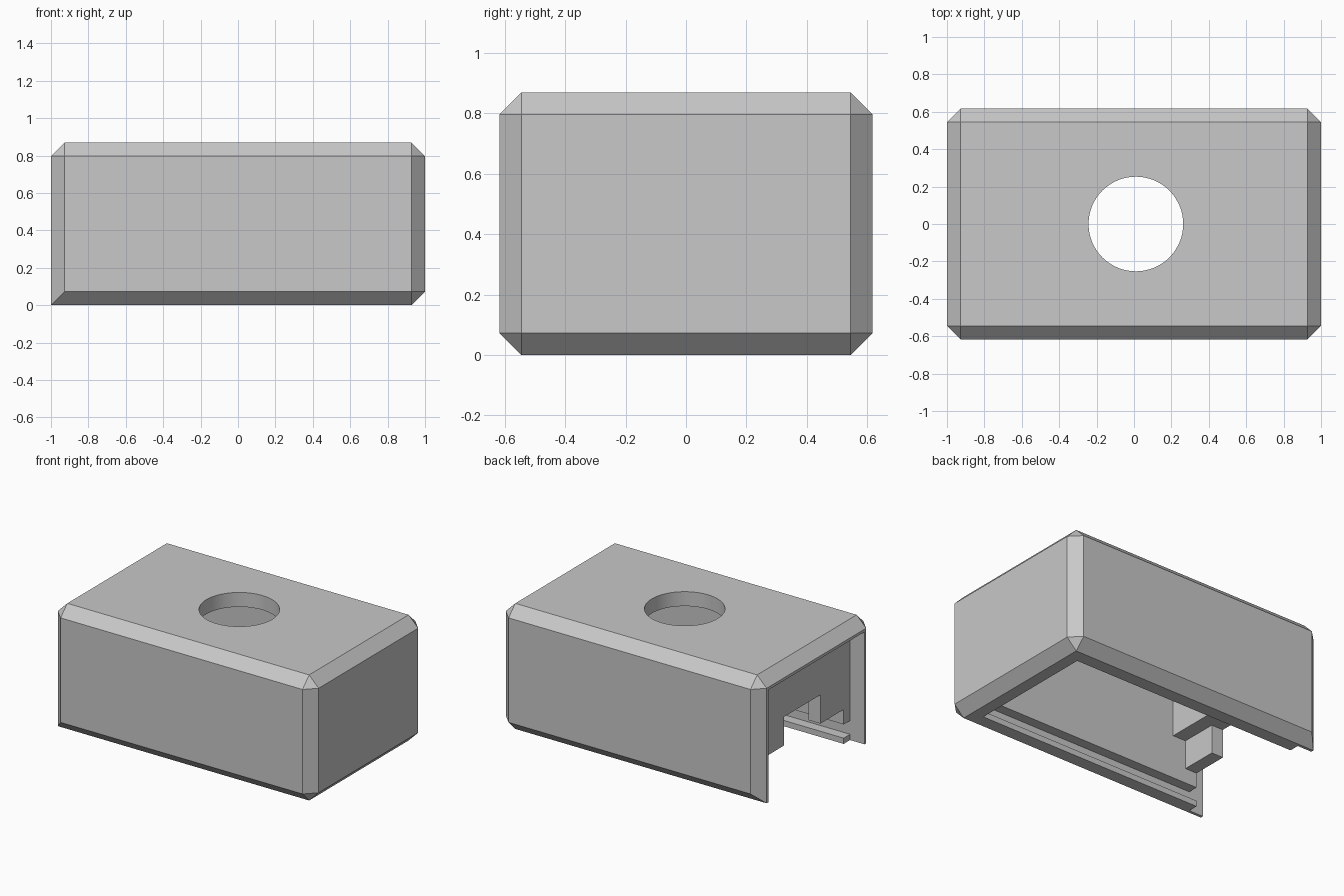
import bpy
import bmesh
from mathutils import Matrix, Vector

cube = bpy.data.objects.get("Cube")
if cube:
    bpy.data.objects.remove(cube, do_unlink=True)

HX, HY, H, C = 1.0, 0.618, 0.87, 0.073      # half length, half width, height, chamfer
GROOVE_Y, CAVITY_Y = 0.525, 0.455           # half widths of lid slot and cavity
WALL_X = -0.89                              # outer face of the inner end wall

grey = bpy.data.materials.new("plain_grey")
grey.use_nodes = True
grey.diffuse_color = (0.58, 0.58, 0.58, 1)
grey.node_tree.nodes["Principled BSDF"].inputs["Base Color"].default_value = grey.diffuse_color


def make_object(name, bm):
    bmesh.ops.recalc_face_normals(bm, faces=bm.faces)
    mesh = bpy.data.meshes.new(name)
    bm.to_mesh(mesh)
    bm.free()
    mesh.materials.append(grey)
    ob = bpy.data.objects.new(name, mesh)
    bpy.context.collection.objects.link(ob)
    return ob


def box_cutter(name, x0, x1, half_y, z0, z1):
    bm = bmesh.new()
    size = Matrix.Diagonal((x1 - x0, 2 * half_y, z1 - z0, 1))
    centre = Matrix.Translation(((x0 + x1) / 2, 0, (z0 + z1) / 2))
    bmesh.ops.create_cube(bm, size=1, matrix=centre @ size)
    return make_object(name, bm)


# Chamfered outer block; the bottom edge of the open end stays square
bm = bmesh.new()
for sx in (-1, 1):
    for sy in (-1, 1):
        for z, inner_z in ((0, C), (H, H - C)):
            points = [(sx * (HX - C), sy * HY, inner_z)]
            if sx < 0 and z == 0:
                points.append((-HX, sy * (HY - C), 0))
            else:
                points.append((sx * HX, sy * (HY - C), inner_z))
                points.append((sx * (HX - C), sy * (HY - C), z))
            for p in points:
                bm.verts.new(Vector(p))
bmesh.ops.convex_hull(bm, input=bm.verts)
bmesh.ops.dissolve_limit(bm, angle_limit=0.01, verts=bm.verts, edges=bm.edges)
housing = make_object("housing", bm)

# Hollow spaces: cavity, lid slot, open end and the stepped end wall
cutters = [
    box_cutter("cavity", -0.70, 0.843, CAVITY_Y, -0.1, 0.77),
    box_cutter("end_step", -0.80, -0.60, CAVITY_Y, -0.1, 0.437),
    box_cutter("end_opening", -0.95, -0.60, CAVITY_Y, -0.1, 0.238),
    box_cutter("end_notch", -0.95, -0.60, 0.2, -0.2, 0.437),
    box_cutter("lid_slot", -0.95, 0.91, GROOVE_Y, 0.04, 0.135),
    box_cutter("end_recess", -1.2, WALL_X, GROOVE_Y, -0.15, 0.778),
]

# Round hole in the top
bm = bmesh.new()
bmesh.ops.create_cone(bm, cap_ends=True, segments=64, radius1=0.253, radius2=0.253,
                      depth=0.6, matrix=Matrix.Translation((0.01, 0, 0.9)))
cutters.append(make_object("top_hole", bm))

for cutter in cutters:
    cutter.hide_render = True
    mod = housing.modifiers.new(cutter.name, "BOOLEAN")
    mod.operation = "DIFFERENCE"
    mod.solver = "EXACT"
    mod.object = cutter

# Bake the cuts and drop the cutters
bpy.context.view_layer.update()
evaluated = housing.evaluated_get(bpy.context.evaluated_depsgraph_get())
baked = bpy.data.meshes.new_from_object(evaluated)
housing.modifiers.clear()
housing.data = baked
baked.materials.clear()
baked.materials.append(grey)
for cutter in cutters:
    bpy.data.objects.remove(cutter, do_unlink=True)

# Smooth hole wall, sharp edges elsewhere
bpy.ops.object.select_all(action="DESELECT")
housing.select_set(True)
bpy.context.view_layer.objects.active = housing
bpy.ops.object.shade_smooth_by_angle(angle=0.35)
